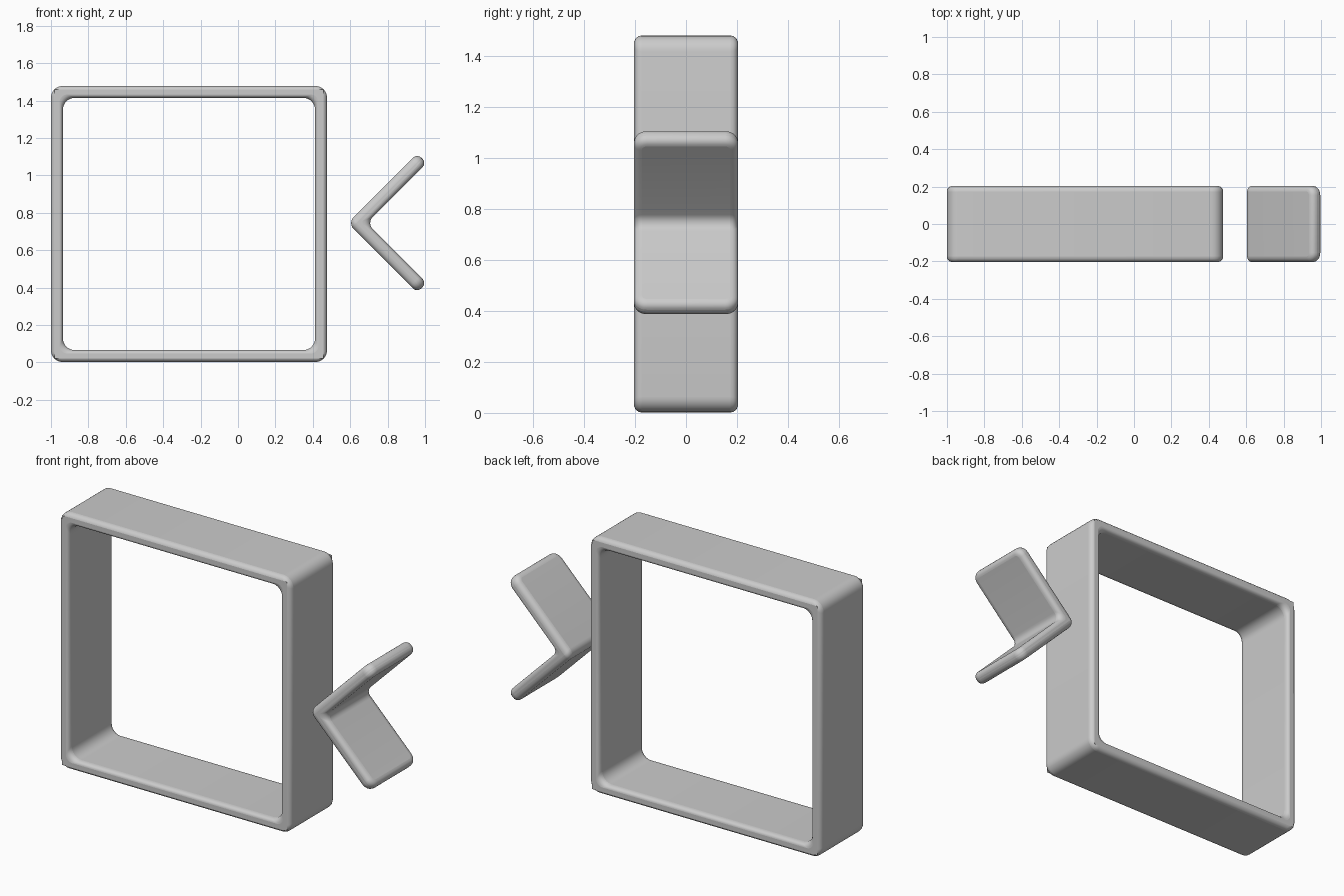
import bpy
import bmesh
import math
from mathutils import Vector

cube = bpy.data.objects.get("Cube")
if cube:
    bpy.data.objects.remove(cube, do_unlink=True)

HALF_DEPTH = 0.204
CENTER_Z = 0.74

grey = bpy.data.materials.new("light_grey")
grey.use_nodes = True
grey.diffuse_color = (0.6, 0.6, 0.6, 1)
grey.node_tree.nodes["Principled BSDF"].inputs["Base Color"].default_value = (0.6, 0.6, 0.6, 1)


def round_edges(bm, test, radius, segments=6):
    """Round every edge whose two ends pass the test."""
    edges = [e for e in bm.edges if test(*(v.co for v in e.verts))]
    bmesh.ops.bevel(bm, geom=edges, offset=radius, offset_type='OFFSET',
                    segments=segments, profile=0.5, affect='EDGES', clamp_overlap=False)


def along_depth(a, b):
    return abs(a.y - b.y) > HALF_DEPTH and (a - b).xz.length < 0.001


def finish(bm, name, rim):
    """Turn the mesh into a smooth object with softened rims."""
    bmesh.ops.recalc_face_normals(bm, faces=bm.faces)
    mesh = bpy.data.meshes.new(name)
    bm.to_mesh(mesh)
    bm.free()
    obj = bpy.data.objects.new(name, mesh)
    bpy.context.collection.objects.link(obj)
    mesh.materials.append(grey)
    bevel = obj.modifiers.new("soft_rim", 'BEVEL')
    bevel.width = rim
    bevel.segments = 5
    bevel.limit_method = 'ANGLE'
    bevel.angle_limit = math.radians(40)
    bevel.use_clamp_overlap = False
    bpy.ops.object.select_all(action='DESELECT')
    obj.select_set(True)
    bpy.context.view_layer.objects.active = obj
    bpy.ops.object.shade_smooth_by_angle(angle=math.radians(40))
    return obj


def extrude_quads(bm, quads):
    """Extrude joined front quads, given as (x, z) corners, through the depth."""
    faces = []
    for quad in quads:
        faces.append(bm.faces.new([bm.verts.new((x, -HALF_DEPTH, z)) for x, z in quad]))
    bmesh.ops.remove_doubles(bm, verts=bm.verts, dist=0.0001)
    result = bmesh.ops.extrude_face_region(bm, geom=bm.faces[:], use_keep_orig=True)
    moved = [v for v in result["geom"] if isinstance(v, bmesh.types.BMVert)]
    bmesh.ops.translate(bm, vec=(0, 2 * HALF_DEPTH, 0), verts=moved)


# Square frame: four mitred strips around the opening
middle_x, outer, inner = -0.262, 0.738, 0.674
signs = [(-1, -1), (1, -1), (1, 1), (-1, 1)]


def corner(i, size):
    sx, sz = signs[i % 4]
    return (middle_x + sx * size, CENTER_Z + sz * size)


bm = bmesh.new()
extrude_quads(bm, [(corner(i, outer), corner(i + 1, outer),
                    corner(i + 1, inner), corner(i, inner)) for i in range(4)])
round_edges(bm, along_depth, 0.062)
finish(bm, "square_frame", 0.029)

# Chevron: two flat arms meeting at a rounded spine
half = 0.036
spine = Vector((0.637, CENTER_Z + 0.005))
miter = Vector((half * math.sqrt(2), 0))
quads = []
for side in (1, -1):
    direction = Vector((1, side)).normalized()
    normal = Vector((-direction.y, direction.x)) * side * half
    tip = Vector((0.983, spine.y + side * 0.346))
    quad = [spine - miter, spine + miter, tip - normal, tip + normal]
    quads.append(quad if side == 1 else quad[::-1])

bm = bmesh.new()
extrude_quads(bm, quads)
# Plan corners of both free ends
round_edges(bm, lambda a, b: abs(a.y - b.y) < 0.001 and min(a.x, b.x) > 0.9
            and (a - b).length < 3 * half, 0.05)
# Spine, outside and inside
round_edges(bm, lambda a, b: along_depth(a, b) and max(a.x, b.x) < 0.7, 0.045)
finish(bm, "chevron_arrow", 0.031)
